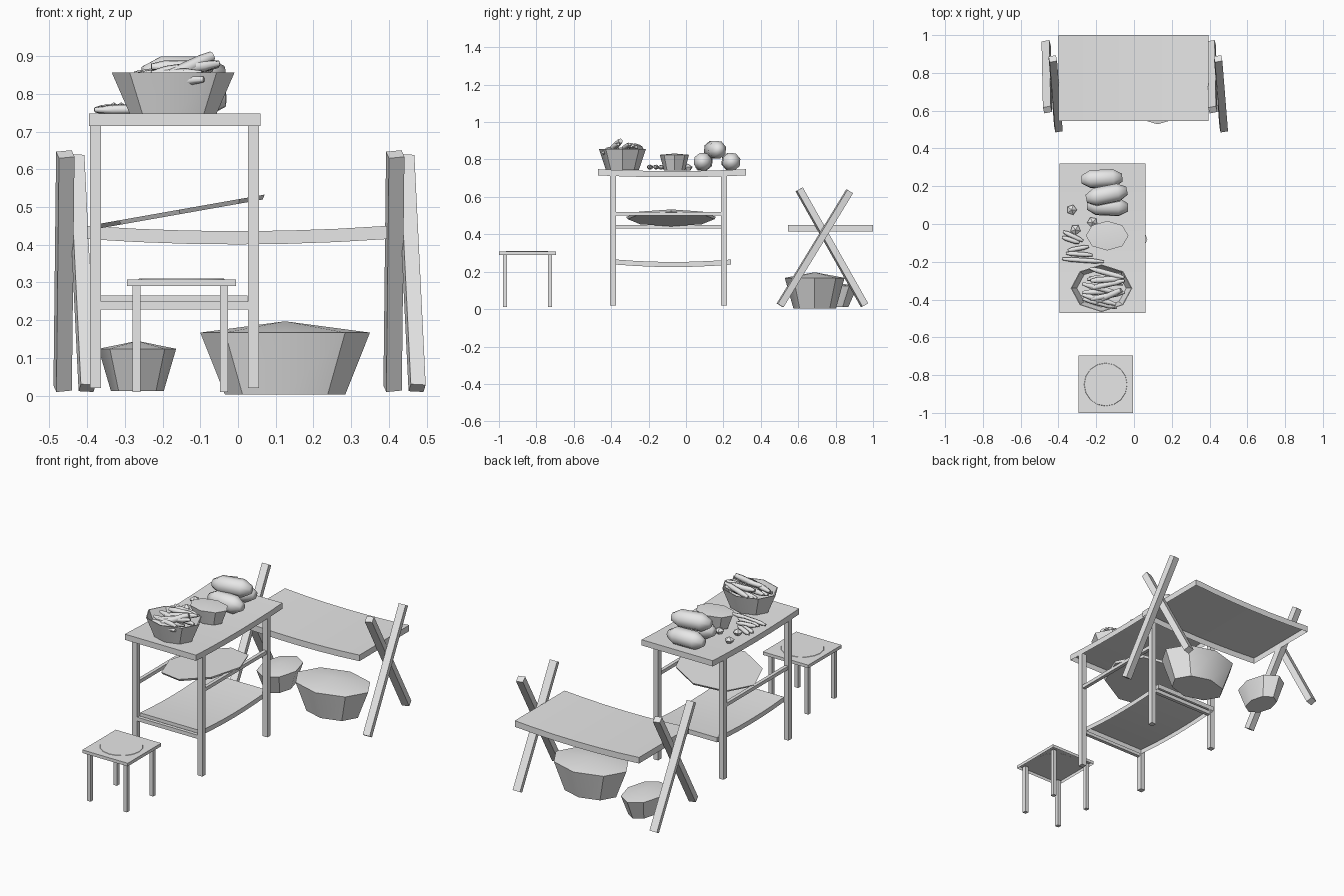
import bpy, bmesh, math, random
from mathutils import Vector, Matrix

random.seed(4)
cube = bpy.data.objects.get("Cube")
if cube:
    bpy.data.objects.remove(cube, do_unlink=True)

grey = bpy.data.materials.new("plain grey")
grey.use_nodes = True
grey.diffuse_color = (0.8, 0.8, 0.8, 1)
for node in grey.node_tree.nodes:
    if node.type == 'BSDF_PRINCIPLED':
        node.inputs["Base Color"].default_value = grey.diffuse_color


def finish(name, bm, angle=35):
    mesh = bpy.data.meshes.new(name)
    bm.to_mesh(mesh)
    bm.free()
    mesh.materials.append(grey)
    obj = bpy.data.objects.new(name, mesh)
    bpy.context.collection.objects.link(obj)
    bpy.ops.object.select_all(action='DESELECT')
    obj.select_set(True)
    bpy.context.view_layer.objects.active = obj
    bpy.ops.object.shade_smooth_by_angle(angle=math.radians(angle))
    return obj


def box(name, x, y, z, sag=0, axis=1, hollow=False):
    """Box from ranges; a board may sag along one axis and be open below."""
    bm = bmesh.new()
    bmesh.ops.create_cube(bm, size=1)
    if hollow:
        bm.normal_update()
        below = [f for f in bm.faces if f.normal.z < -0.5]
        bmesh.ops.delete(bm, geom=below, context='FACES_ONLY')
    if sag:
        normal = Vector((0, 0, 0))
        normal[axis] = 1
        for i in range(1, 6):
            geom = bm.verts[:] + bm.edges[:] + bm.faces[:]
            bmesh.ops.bisect_plane(bm, geom=geom, plane_co=normal * (i / 6 - 0.5),
                                   plane_no=normal)
    for v in bm.verts:
        drop = sag * (1 - (2 * v.co[axis]) ** 2)
        v.co = Vector([(r[0] + r[1]) / 2 + c * (r[1] - r[0])
                       for c, r in zip(v.co, (x, y, z))])
        v.co.z -= drop
    return finish(name, bm)


def loft(name, matrix, profile, sides, turn=0, angle=35, cap_end=True):
    """Rings of (height, radius) along local z."""
    bm = bmesh.new()
    rings = []
    for h, r in profile:
        ring = []
        for i in range(sides):
            a = math.tau * i / sides + turn
            ring.append(bm.verts.new(matrix @ Vector((r * math.cos(a), r * math.sin(a), h))))
        rings.append(ring)
    for low, high in zip(rings, rings[1:]):
        for i in range(sides):
            j = (i + 1) % sides
            bm.faces.new((low[i], low[j], high[j], high[i]))
    bm.faces.new(rings[0][::-1])
    if cap_end:
        bm.faces.new(rings[-1])
    bmesh.ops.remove_doubles(bm, verts=bm.verts[:], dist=0.0001)
    bmesh.ops.recalc_face_normals(bm, faces=bm.faces[:])
    return finish(name, bm, angle)


def along(p, q, roll=0):
    d = Vector(q) - Vector(p)
    m = Matrix.Translation(p) @ d.to_track_quat('Z', 'Y').to_matrix().to_4x4()
    return m @ Matrix.Rotation(roll, 4, 'Z'), d.length


def beam(name, p, q, width, depth, roll=0):
    m, length = along(p, q, roll)
    k = math.sqrt(0.5)
    m = m @ Matrix.Diagonal((width * k, depth * k, 1, 1))
    return loft(name, m, [(0, 1), (length, 1)], 4, math.pi / 4)


def spindle(name, p, q, radius, sides=6, end=0.5):
    m, length = along(p, q, 0.3)
    profile = [(0, radius * end), (length * 0.22, radius),
               (length * 0.78, radius), (length, radius * end)]
    return loft(name, m, profile, sides, angle=70)


def basin(name, loc, rx, ry, height, base, peak):
    m = Matrix.Translation(loc) @ Matrix.Diagonal((rx, ry, 1, 1))
    return loft(name, m, [(0, base), (height, 1), (peak, 0)], 8, cap_end=False)


def legs(name, xs, ys, w, z):
    for side, x in zip(("right", "left"), xs):
        for end, y in zip(("front", "back"), ys):
            box(f"{name}_{end}_{side}_leg", (x, x + w), (y, y + w), z)


# Market table
box("table_top", (-0.395, 0.06), (-0.47, 0.32), (0.715, 0.748), 0.01, 1, True)
legs("table", (-0.393, 0.026), (-0.405, 0.188), 0.03, (0.02, 0.72))
box("lower_shelf", (-0.365, 0.025), (-0.375, 0.24), (0.238, 0.265), 0.013, 1, True)
for end, y in (("front", -0.392), ("back", 0.203)):
    box(f"{end}_shelf_rail", (-0.37, 0.03), (y - 0.01, y + 0.01), (0.228, 0.25))
for side, x, z in (("right", -0.38, 0.44), ("left", 0.042, 0.51)):
    box(f"{side}_side_rail", (x - 0.01, x + 0.01), (-0.378, 0.19), (z - 0.01, z + 0.01))

# Tilted platter resting on the side rails
tilt = Matrix.Translation((-0.155, -0.08, 0.487)) @ Matrix.Rotation(-0.175, 4, 'Y')
loft("platter", tilt @ Matrix.Diagonal((0.23, 0.24, 1, 1)),
     [(-0.006, 0.97), (0.006, 1)], 8)

# Stool with a round seat pad
box("stool_seat", (-0.295, -0.005), (-1, -0.695), (0.29, 0.308), hollow=True)
legs("stool", (-0.28, -0.048), (-0.978, -0.738), 0.022, (0.01, 0.295))
loft("stool_pad", Matrix.Translation((-0.15, -0.85, 0.307)),
     [(0, 0.115), (0.003, 0.113)], 16)

# Trestle table with crossed legs
box("trestle_top", (-0.4, 0.395), (0.545, 1), (0.415, 0.45), 0.014, 0, True)
for side, dx in (("left", 0), ("right", -0.875)):
    beam(f"{side}_trestle_inner_leg", (0.41, 0.955, 0.02), (0.417, 0.605, 0.64),
         0.042, 0.036, 0.2)
    bpy.context.object.location.x = dx
    beam(f"{side}_trestle_outer_leg", (0.475, 0.503, 0.02), (0.445, 0.875, 0.63),
         0.04, 0.036, 0.1)
    bpy.context.object.location.x = dx

# Filled basins
basin("large_basin", (0.125, 0.688, 0.003), 0.225, 0.16, 0.164, 0.71, 0.194)
basin("small_basin", (-0.267, 0.763, 0.012), 0.103, 0.155, 0.112, 0.68, 0.133)
basin("table_bowl", (-0.142, -0.062, 0.742), 0.113, 0.078, 0.083, 0.72, 0.09)

# Open basket with a heap of sticks
basket = Matrix.Translation((-0.172, -0.34, 0.745)) @ Matrix.Diagonal((0.163, 0.126, 1, 1))
loft("basket", basket, [(0, 0.7), (0.112, 1), (0.112, 0.97), (0.05, 0.8)], 8)
for i in range(9):
    y = -0.42 + 0.02 * i
    x = -0.165 + random.uniform(-0.03, 0.03)
    z = 0.835 + 0.016 * (i % 3)
    d = Vector((0.09, random.uniform(-0.03, 0.03), random.uniform(-0.008, 0.02)))
    c = Vector((x, y, z))
    spindle(f"basket_stick_{i}", c - d, c + d, 0.015)
spindle("leaning_stick", (-0.2, -0.41, 0.84), (-0.068, -0.35, 0.9), 0.017, end=0.8)
spindle("upper_stick", (-0.23, -0.3, 0.872), (-0.07, -0.29, 0.872), 0.017)

# Loose sticks and crumbs on the table
loose = [((-0.375, -0.04), (-0.27, -0.09)), ((-0.38, -0.07), (-0.29, -0.1)),
         ((-0.35, -0.14), (-0.24, -0.12)), ((-0.36, -0.155), (-0.22, -0.165)),
         ((-0.38, -0.185), (-0.16, -0.2))]
for i, (p, q) in enumerate(loose):
    spindle(f"loose_stick_{i}", (*p, 0.758), (*q, 0.76), 0.013)
for i, (x, y) in enumerate([(-0.33, 0.075), (-0.31, -0.03), (-0.22, 0.01)]):
    loft(f"crumb_{i}", Matrix.Translation((x, y, 0.742)),
         [(0, 0.015), (0.018, 0.028), (0.036, 0)], 5, i, cap_end=False)

# Stacked loaves
for i, (x, y, z, skew) in enumerate([(-0.17, 0.24, 0.788, 0.005),
                                     (-0.14, 0.092, 0.788, -0.005),
                                     (-0.145, 0.155, 0.852, 0.022)]):
    spindle(f"loaf_{i}", (x - 0.108, y - skew, z), (x + 0.108, y + skew, z), 0.05, 8, 0.45)
